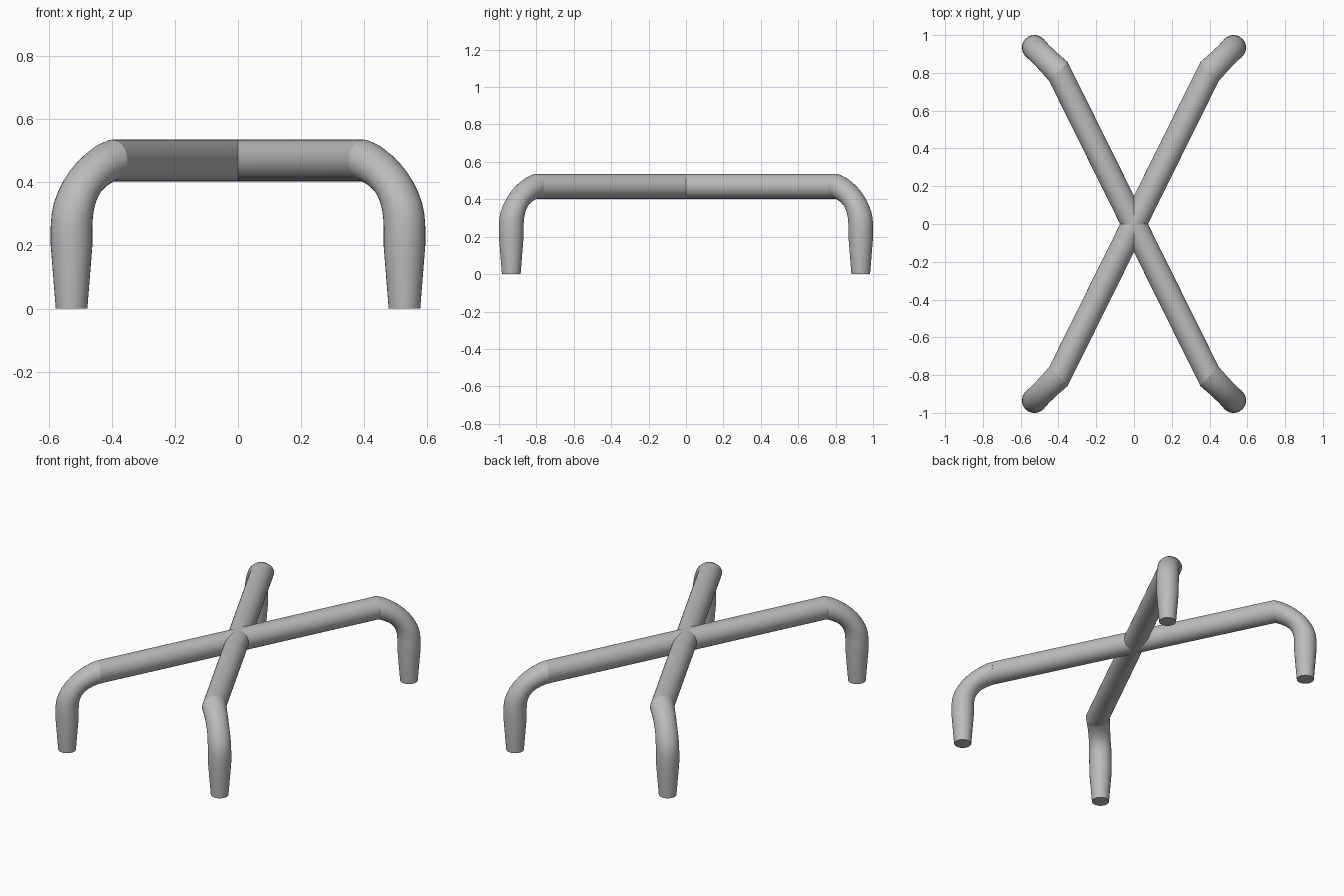
import bpy, bmesh
from math import sin, cos, pi, radians
from mathutils import Vector

cube = bpy.data.objects.get("Cube")
if cube:
    bpy.data.objects.remove(cube)

SIDES = 32
R = 0.066                       # tube radius
BEND = Vector((0.4, 0.807, 0.469))   # where a rail meets its leg
UP = Vector((0, 0, 1))
OUT = Vector((1, 1, 0)).normalized()     # direction each leg turns to
SIDE = Vector((1, -1, 0)).normalized()

metal = bpy.data.materials.new("grey metal")
metal.use_nodes = True
grey = (0.5, 0.5, 0.5, 1)
metal.diffuse_color = grey
metal.node_tree.nodes["Principled BSDF"].inputs["Base Color"].default_value = grey


def loft(name, rings, cap_end=False):
    """Skin elliptical rings given as (centre, sideways axis, upward axis), mirrored to all corners."""
    bm = bmesh.new()
    loops = [[bm.verts.new(c + a * cos(2 * pi * i / SIDES) + b * sin(2 * pi * i / SIDES))
              for i in range(SIDES)] for c, a, b in rings]
    for low, high in zip(loops, loops[1:]):
        for i in range(SIDES):
            j = (i + 1) % SIDES
            bm.faces.new((low[i], low[j], high[j], high[i]))
    if cap_end:
        bm.faces.new(loops[-1])
    bmesh.ops.recalc_face_normals(bm, faces=bm.faces)
    mesh = bpy.data.meshes.new(name)
    bm.to_mesh(mesh)
    bm.free()
    mesh.materials.append(metal)
    obj = bpy.data.objects.new(name, mesh)
    bpy.context.collection.objects.link(obj)
    bpy.ops.object.select_all(action='DESELECT')
    obj.select_set(True)
    bpy.context.view_layer.objects.active = obj
    bpy.ops.object.shade_smooth_by_angle(angle=radians(40))
    mirror = obj.modifiers.new("four corners", 'MIRROR')
    mirror.use_axis = (True, True, False)
    mirror.use_mirror_merge = False
    return obj


# Crossed rails: straight tubes cut flat at the centre and mitred at the leg
run = Vector((BEND.x, BEND.y, 0)).normalized()
loft("crossed_rails", [
    (Vector((0, 0, BEND.z)), Vector((R / run.y, 0, 0)), UP * R),
    (BEND, SIDE * R / run.dot(OUT), UP * R),
])

# Bent legs: (distance out, height, downward tilt, half thickness, half width)
bend = [
    (0, BEND.z, 0, R, 0.07),
    (0.03, 0.459, 14, 0.063, 0.068),
    (0.06, 0.444, 25, 0.06, 0.066),
    (0.09, 0.426, 34, 0.058, 0.065),
    (0.118, 0.403, 43, 0.057, 0.064),
    (0.14, 0.378, 53, 0.058, 0.064),
    (0.157, 0.351, 64, 0.06, 0.065),
    (0.17, 0.322, 75, 0.063, R),
    (0.177, 0.294, 84, 0.065, R),
    (0.18, 0.26, 90, R, R),
    (0.18, 0.2, 90, R, R),
    (0.18, 0, 90, 0.05, 0.05),
]
loft("bent_legs", [
    (Vector((BEND.x, BEND.y, 0)) + OUT * s + UP * z,
     SIDE * wide,
     (OUT * sin(radians(tilt)) + UP * cos(radians(tilt))) * thick)
    for s, z, tilt, thick, wide in bend], cap_end=True)
